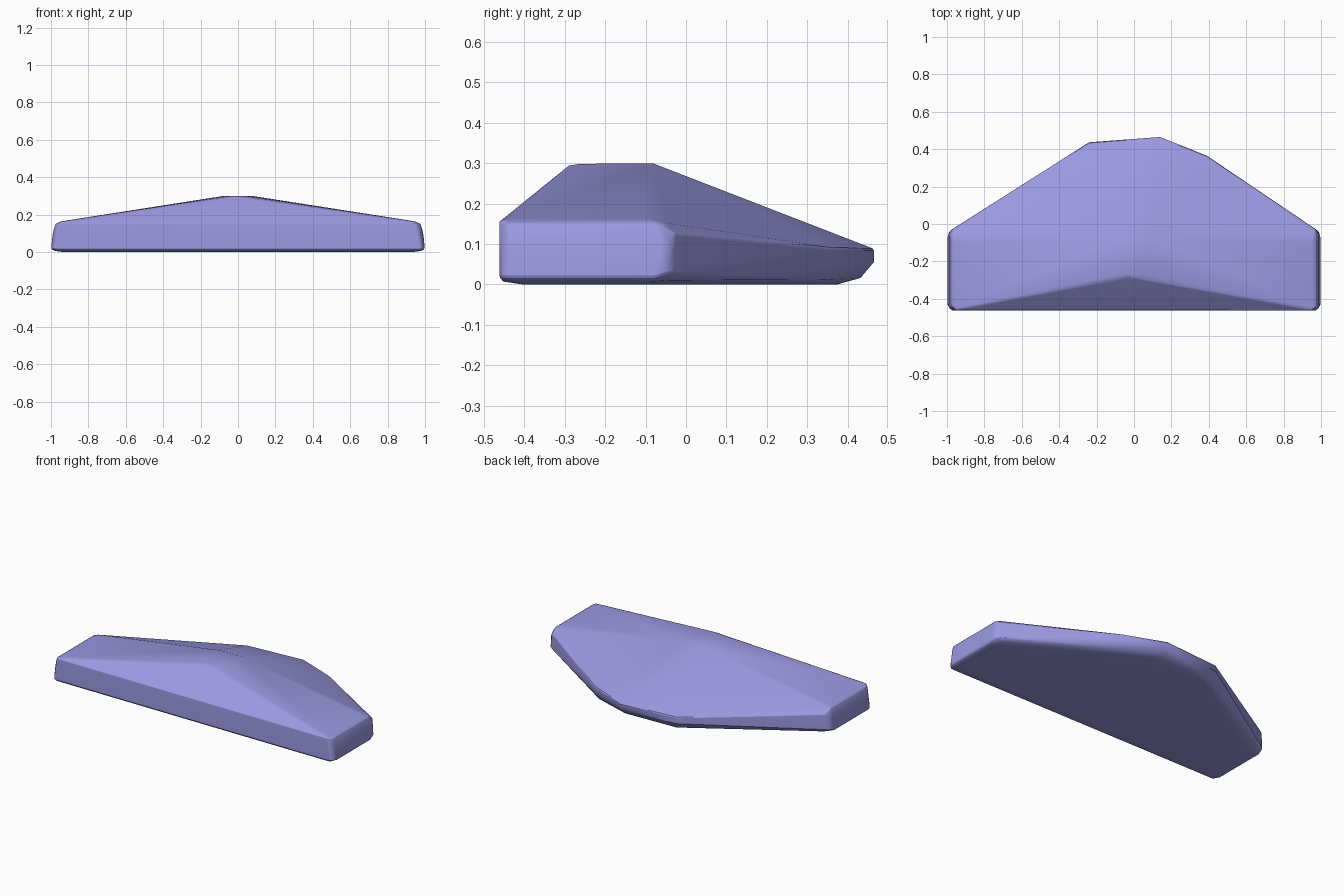
import bpy, bmesh, math

if "Cube" in bpy.data.objects:
    bpy.data.objects.remove(bpy.data.objects["Cube"])

pts = []

def both(*points):
    """Add points on both sides of the x = 0 plane."""
    for x, y, z in points:
        pts.extend([(x, y, z), (-x, y, z)])

# Flattened peak
both((0.08, -0.08, 0.299), (0.07, -0.2, 0.299), (0.045, -0.265, 0.298), (0.015, -0.29, 0.294))

# Rounded ends: (x, z, front y, back y) for each level, corners eased inward
for x, z, y0, y1 in ((0.95, 0.163, -0.445, -0.1), (0.975, 0.15, -0.435, -0.07),
                     (0.988, 0.11, -0.43, -0.065), (0.995, 0.06, -0.43, -0.065),
                     (0.998, 0.018, -0.43, -0.08), (0.985, 0.007, -0.41, -0.09)):
    both((x, y0, z), (x, y1, z))
both((0.985, -0.452, 0.018), (0.968, -0.452, 0.14))

# Front face and its lower bevel
both((0.95, -0.462, 0.155), (0.972, -0.462, 0.018), (0.965, -0.452, 0.007))

# Rear corners of the ends
both((0.955, -0.05, 0.152), (0.968, -0.026, 0.125), (0.972, -0.028, 0.03),
     (0.95, -0.035, 0.01), (0.985, -0.045, 0.11), (0.99, -0.045, 0.028))

# Uneven rear edge, upper rim then lower bevel
pts += [(-0.24, 0.437, 0.088), (0.14, 0.465, 0.088), (0.39, 0.365, 0.09),
        (-0.24, 0.437, 0.05), (0.14, 0.465, 0.055), (0.39, 0.365, 0.05),
        (-0.22, 0.41, 0.01), (0.13, 0.432, 0.016), (0.37, 0.35, 0.012)]

# Flat underside
both((0.94, -0.405, 0), (0.94, -0.1, 0), (0.2, 0.375, 0))

bm = bmesh.new()
for p in pts:
    bm.verts.new(p)
bmesh.ops.convex_hull(bm, input=bm.verts)
loose = [v for v in bm.verts if not v.link_faces]
bmesh.ops.delete(bm, geom=loose, context='VERTS')
bmesh.ops.recalc_face_normals(bm, faces=bm.faces)
mesh = bpy.data.meshes.new("faceted_wedge")
bm.to_mesh(mesh)
bm.free()
body = bpy.data.objects.new("faceted_wedge", mesh)
bpy.context.collection.objects.link(body)
bpy.context.view_layer.objects.active = body
body.select_set(True)

# Muted violet surface
violet = bpy.data.materials.new("violet")
violet.diffuse_color = (0.33, 0.32, 0.76, 1)
violet.use_nodes = True
violet.node_tree.nodes["Principled BSDF"].inputs["Base Color"].default_value = violet.diffuse_color
mesh.materials.append(violet)

# Soften edges, keeping the large facets visually flat
bpy.ops.object.shade_smooth_by_angle(angle=math.radians(35))
bev = body.modifiers.new("soft_edges", 'BEVEL')
bev.width = 0.004
bev.segments = 1
bev.limit_method = 'ANGLE'
bev.angle_limit = math.radians(40)
flat = body.modifiers.new("flat_facets", 'WEIGHTED_NORMAL')
flat.keep_sharp = True
